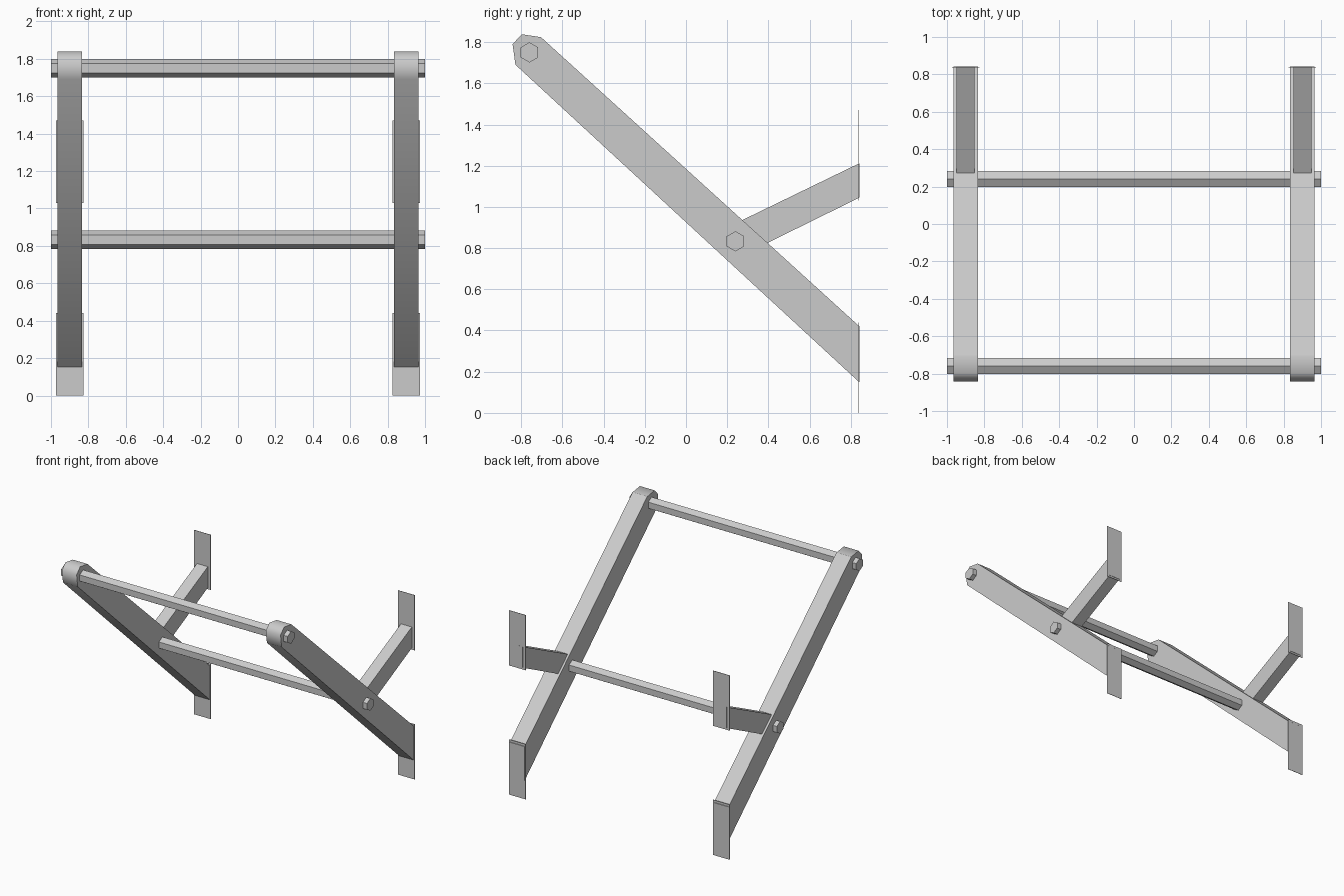
import bpy, bmesh, math

cube = bpy.data.objects.get("Cube")
if cube:
    bpy.data.objects.remove(cube, do_unlink=True)

# One plain steel grey for everything
steel = bpy.data.materials.new("steel_grey")
steel.use_nodes = True
grey = (0.6, 0.6, 0.6, 1)
steel.diffuse_color = grey
steel.node_tree.nodes["Principled BSDF"].inputs["Base Color"].default_value = grey

WALL = 0.842        # y of the beam ends at the wall plates
SIDE = 0.9          # x of each side frame


def extrude_x(name, profile, x, width, smooth_edges=()):
    """Extrude a closed (y, z) profile along x; chosen rim faces are smooth."""
    bm = bmesh.new()
    rings = [[bm.verts.new((x + s * width / 2, y, z)) for y, z in profile] for s in (-1, 1)]
    bm.faces.new(rings[0])
    bm.faces.new(rings[1][::-1])
    n = len(profile)
    for i in range(n):
        j = (i + 1) % n
        face = bm.faces.new((rings[0][i], rings[1][i], rings[1][j], rings[0][j]))
        face.smooth = i in smooth_edges
    bmesh.ops.recalc_face_normals(bm, faces=bm.faces)
    mesh = bpy.data.meshes.new(name)
    bm.to_mesh(mesh)
    bm.free()
    mesh.materials.append(steel)
    obj = bpy.data.objects.new(name, mesh)
    bpy.context.collection.objects.link(obj)
    return obj


def box_profile(y0, y1, z0, z1):
    return [(y0, z0), (y1, z0), (y1, z1), (y0, z1)]


# Sloping rail with a faceted round nose, and the short arm behind it
rail = [(WALL, 0.42), (WALL, 0.148), (-0.828, 1.69), (-0.842, 1.79),
        (-0.797, 1.838), (-0.704, 1.824)]
arm = [(0.265, 0.932), (0.385, 0.82), (WALL, 1.045), (WALL, 1.212)]

for side, sign in (("left", 1), ("right", -1)):
    x = sign * SIDE
    extrude_x(f"{side}_rail", rail, x, 0.13, smooth_edges=(1, 2, 3, 4))
    extrude_x(f"{side}_arm", arm, x, 0.096)
    # Thin wall plates, with the beam ends just showing through
    for level, z0 in (("lower", 0.0), ("upper", 1.03)):
        plate = box_profile(WALL - 0.005, WALL - 0.002, z0, z0 + 0.44)
        extrude_x(f"{side}_{level}_wall_plate", plate, x, 0.146)

# Hexagonal cross bars through both rails
for name, cy, cz in (("top_cross_bar", -0.76, 1.75), ("middle_cross_bar", 0.24, 0.833)):
    hexagon = [(cy + 0.049 * math.sin(k * math.pi / 3), cz + 0.049 * math.cos(k * math.pi / 3))
               for k in range(6)]
    extrude_x(name, hexagon, 0, 2.0)
